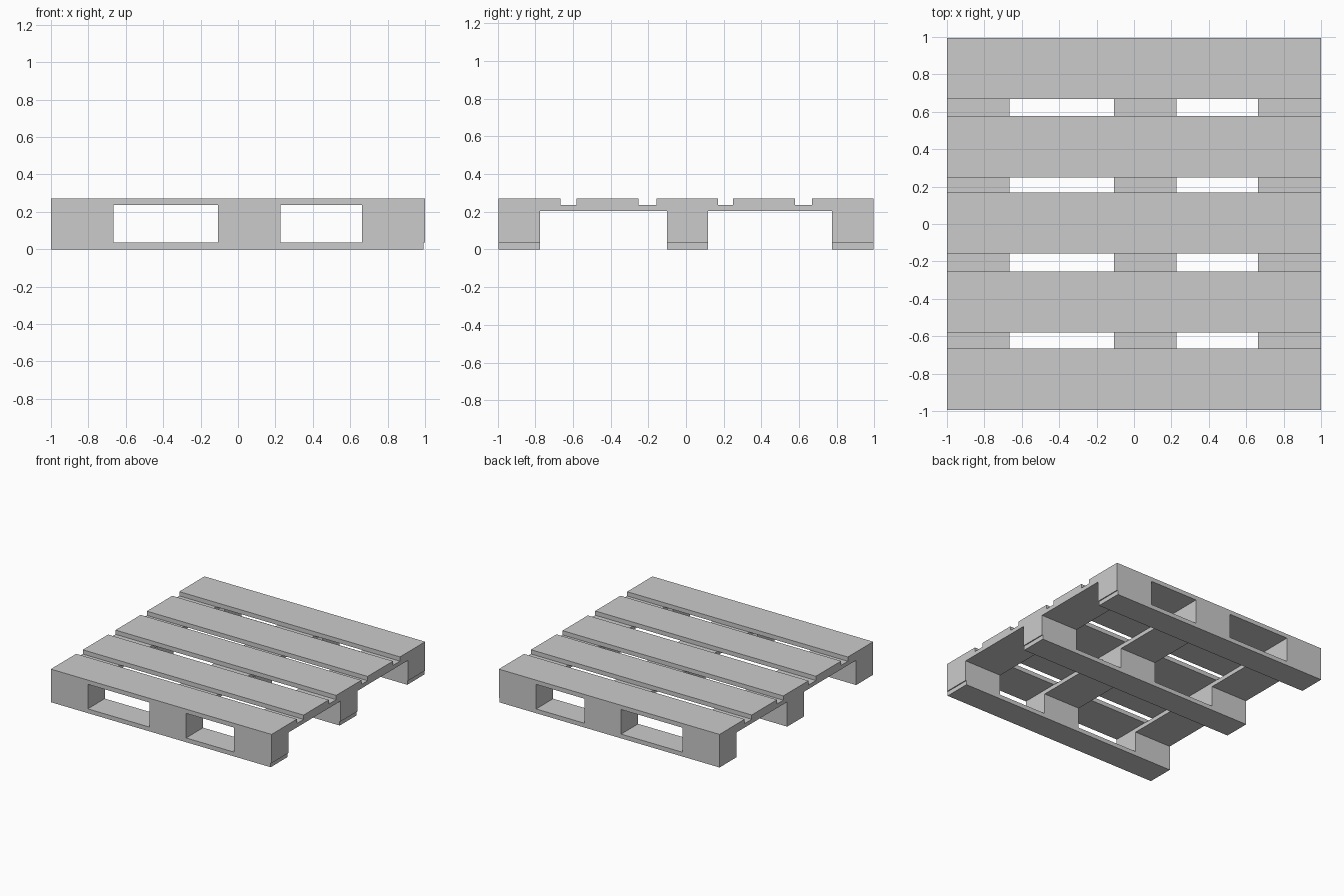
import bpy

if "Cube" in bpy.data.objects:
    bpy.data.objects.remove(bpy.data.objects["Cube"])


def board(name, x, y, z):
    """Axis-aligned plank given its (min, max) extents."""
    bpy.ops.mesh.primitive_cube_add(size=1, location=[(a + b) / 2 for a, b in (x, y, z)])
    ob = bpy.context.object
    ob.name = name
    ob.scale = [b - a for a, b in (x, y, z)]
    bpy.ops.object.transform_apply(location=False, rotation=False, scale=True)
    return ob


# Shared spans: block columns (x), skid rows (y), deck planks (y)
columns = [(-1.0, -0.665), (-0.108, 0.226), (0.662, 1.0)]
rows = [(-0.994, -0.774), (-0.1, 0.118), (0.774, 0.994)]
planks = [(-0.994, -0.666), (-0.58, -0.253), (-0.157, 0.169), (0.249, 0.578), (0.668, 0.994)]

# Heights of the four layers
Z_SKID, Z_BLOCK, Z_STRINGER, Z_TOP = 0.035, 0.203, 0.236, 0.271

# Top deck
for i, y in enumerate(planks):
    board(f"deck_plank_{i + 1}", (-1.0, 1.0), y, (Z_STRINGER, Z_TOP))

# Stringer boards running front to back under the deck
for i, x in enumerate(columns):
    board(f"stringer_board_{i + 1}", x, (-0.994, 0.994), (Z_BLOCK, Z_STRINGER))

# Bottom skids, each carrying three blocks
for j, y in enumerate(rows):
    board(f"bottom_skid_{j + 1}", (-1.0, 0.992), y, (0.0, Z_SKID))
    for i, x in enumerate(columns):
        board(f"spacer_block_{j + 1}_{i + 1}", x, y, (Z_SKID, Z_BLOCK))
